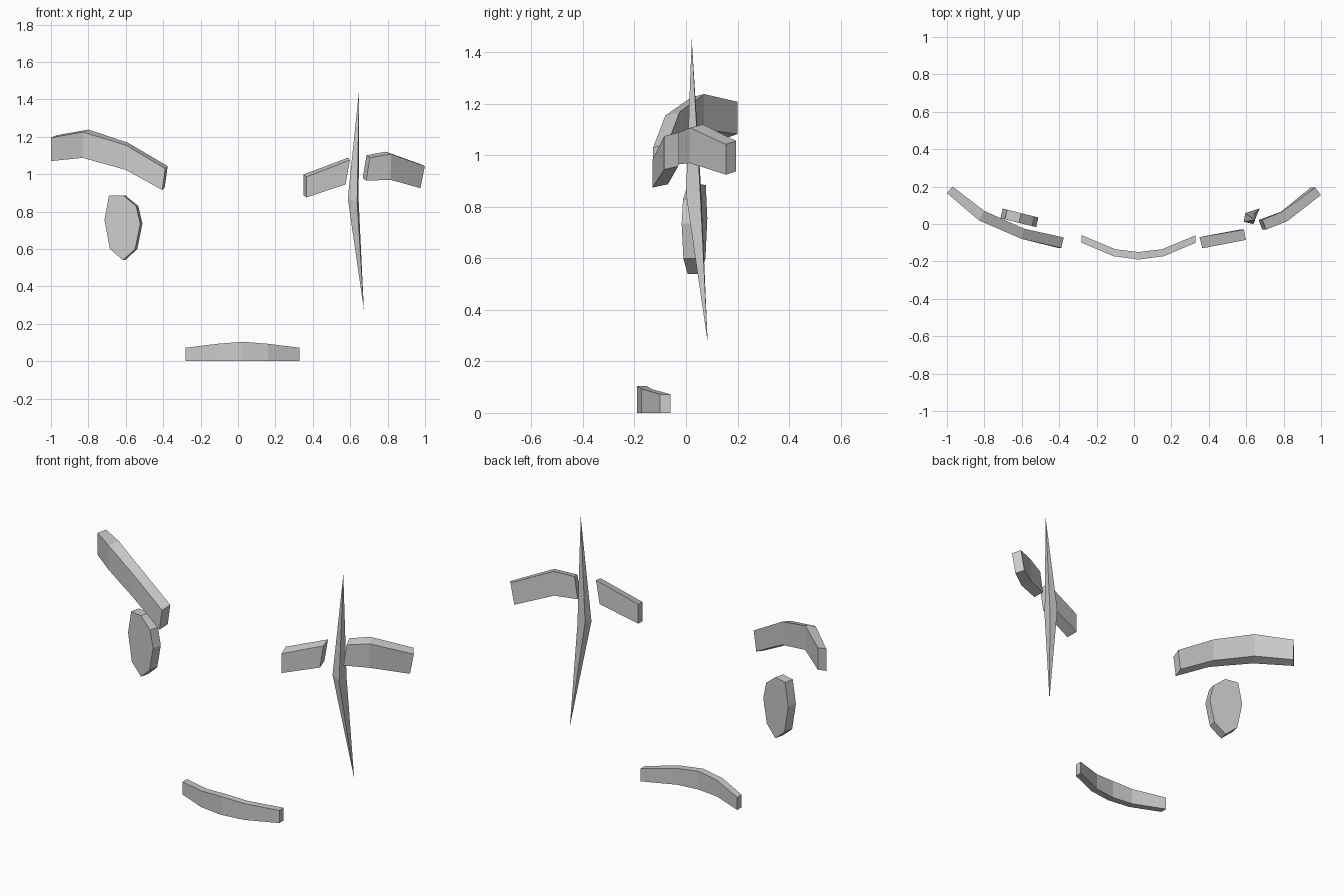
import bpy


def make(name, verts, faces):
    me = bpy.data.meshes.new(name)
    me.from_pydata(verts, [], faces)
    me.validate()
    ob = bpy.data.objects.new(name, me)
    bpy.context.collection.objects.link(ob)
    # consistent outward normals
    import bmesh
    bm = bmesh.new()
    bm.from_mesh(me)
    bmesh.ops.recalc_face_normals(bm, faces=bm.faces)
    bm.to_mesh(me)
    bm.free()
    return ob


def loft(name, rings):
    """Closed strip through equal-sized cross-sections, capped at both ends."""
    n = len(rings[0])
    verts = [p for r in rings for p in r]
    faces = [tuple(range(n)), tuple(range(len(verts) - n, len(verts)))]
    for i in range(len(rings) - 1):
        for j in range(n):
            k = (j + 1) % n
            faces.append((i * n + j, i * n + k, (i + 1) * n + k, (i + 1) * n + j))
    return make(name, verts, faces)


def bar(name, stations, lift=0.013, lean=0.0):
    """Curved bar; station = front x, y, back x, y, bottom z, top z, top x shift."""
    rings = []
    for fx, fy, bx, by, z0, z1, s in stations:
        rings.append([(fx, fy, z0), (bx, by, z0 + lift),
                      (bx + s, by, z1 + lift), (fx + s, fy, z1)])
    return loft(name, rings)


# Whole eyebrow
bar("left_eyebrow", [
    (-1.00, 0.165, -0.97, 0.20, 1.07, 1.195, 0),
    (-0.83, 0.02, -0.80, 0.07, 1.087, 1.225, 0),
    (-0.60, -0.08, -0.588, -0.025, 1.023, 1.155, 0),
    (-0.405, -0.128, -0.392, -0.072, 0.915, 1.03, 0.016)])

# Eyebrow split in two by the scar
bar("right_eyebrow_inner", [
    (0.365, -0.13, 0.35, -0.07, 0.875, 0.985, 0),
    (0.575, -0.085, 0.565, -0.03, 0.945, 1.075, 0.023)])
bar("right_eyebrow_outer", [
    (0.685, -0.03, 0.667, 0.022, 0.965, 1.088, 0.02),
    (0.815, 0.015, 0.785, 0.065, 0.97, 1.107, 0.005),
    (0.975, 0.155, 0.945, 0.195, 0.925, 1.043, 0.024)])

# Mouth
bar("mouth", [
    (-0.28, -0.10, -0.28, -0.06, 0, 0.072, 0),
    (-0.11, -0.172, -0.10, -0.135, 0, 0.093, 0),
    (0.025, -0.19, 0.025, -0.15, 0, 0.104, 0),
    (0.16, -0.172, 0.15, -0.135, 0, 0.093, 0),
    (0.33, -0.10, 0.33, -0.06, 0, 0.072, 0)], lift=0)

# Eye: faceted oval plate, turned slightly outward
outline = [(-0.69, 0.885), (-0.615, 0.887), (-0.545, 0.83), (-0.523, 0.735),
           (-0.55, 0.60), (-0.615, 0.54), (-0.685, 0.60), (-0.714, 0.755)]
front = [(x, -0.017 - (x + 0.523) * 0.25, z) for x, z in outline]
loft("left_eye", [front, [(x + 0.012, y + 0.052, z) for x, y, z in front]])

# Scar: long four-sided spike, pointed at both ends
tips = [(0.648, 0.022, 1.455), (0.673, 0.084, 0.275)]
belt = [(0.587, 0.012, 0.87), (0.637, 0.0, 0.85),
        (0.645, 0.055, 0.86), (0.595, 0.058, 0.88)]
make("scar", tips + belt,
     [(t, 2 + j, 2 + (j + 1) % 4) for t in (0, 1) for j in range(4)])
